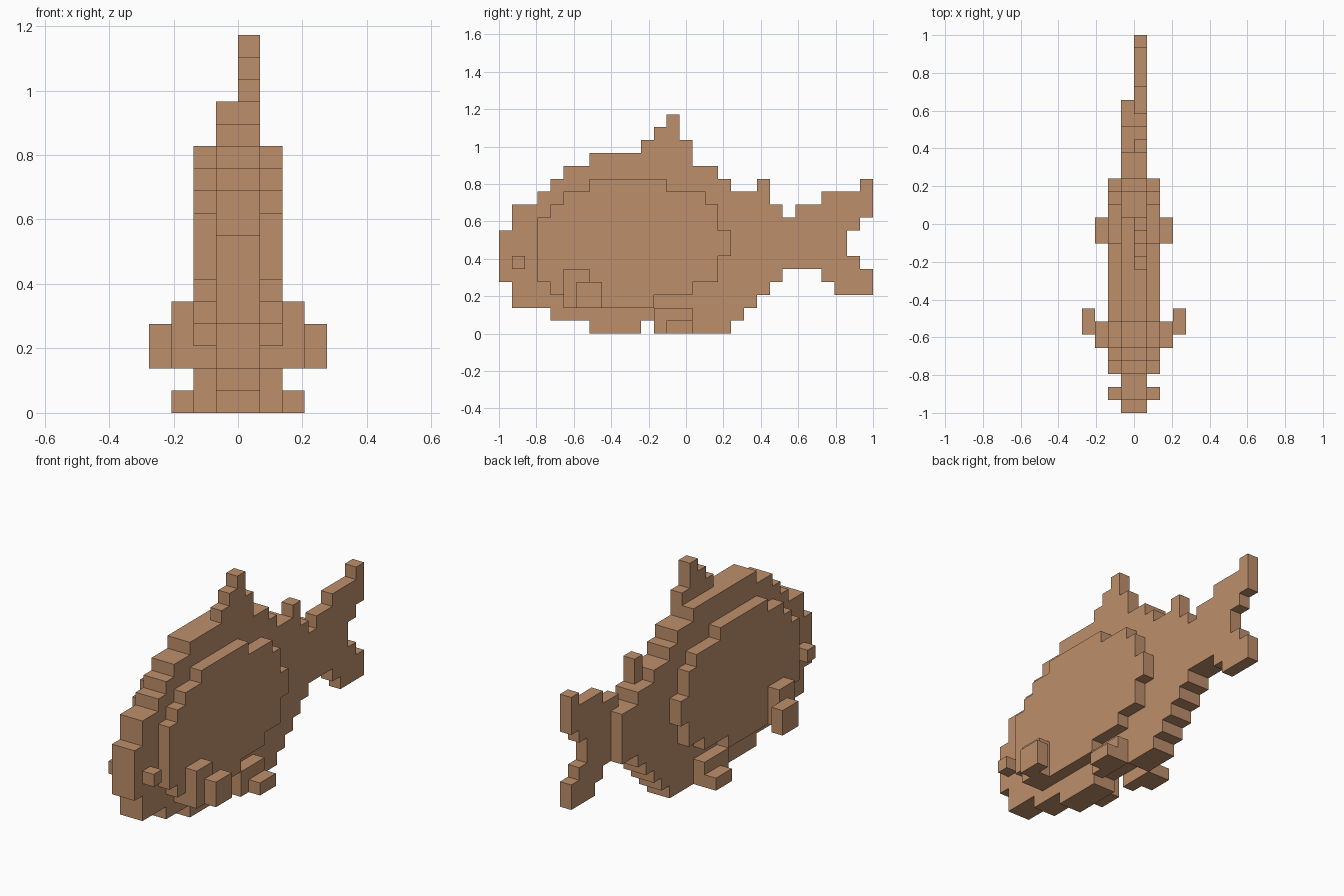
import bpy, bmesh

if "Cube" in bpy.data.objects:
    bpy.data.objects.remove(bpy.data.objects["Cube"], do_unlink=True)

U = 2 / 29  # one block: the body is 29 blocks long

mat = bpy.data.materials.new("tan_brown")
mat.use_nodes = True
COLOUR = (0.515, 0.275, 0.147, 1)
mat.diffuse_color = COLOUR
bsdf = next(n for n in mat.node_tree.nodes if n.type == 'BSDF_PRINCIPLED')
bsdf.inputs["Base Color"].default_value = COLOUR
bsdf.inputs["Roughness"].default_value = 0.9


def slab(name, x0, x1, start, runs):
    """Extrude a stepped side profile from x0 to x1.
    runs: (block count along y, bottom, top), starting at block 'start'."""
    top, bottom, y = [], [], start
    for count, lo, hi in runs:
        top += [(y, hi), (y + count, hi)]
        bottom += [(y, lo), (y + count, lo)]
        y += count
    outline = []
    for p in top + bottom[::-1]:
        if not outline or outline[-1] != p:
            outline.append(p)
    bm = bmesh.new()
    face = bm.faces.new([bm.verts.new((x0 * U, -1 + py * U, pz * U)) for py, pz in outline])
    ext = bmesh.ops.extrude_face_region(bm, geom=[face])
    verts = [g for g in ext["geom"] if isinstance(g, bmesh.types.BMVert)]
    bmesh.ops.translate(bm, verts=verts, vec=((x1 - x0) * U, 0, 0))
    bmesh.ops.recalc_face_normals(bm, faces=bm.faces)
    mesh = bpy.data.meshes.new(name)
    bm.to_mesh(mesh)
    bm.free()
    mesh.materials.append(mat)
    bpy.context.collection.objects.link(bpy.data.objects.new(name, mesh))


def pair(name, x0, x1, start, runs):
    """The same slab on both sides of the body."""
    slab("left_" + name, x0, x1, start, runs)
    slab("right_" + name, -x1, -x0, start, runs)


# Two-block-thick body
slab("body", -1, 1, 0, [
    (1, 4, 8), (2, 2, 10), (1, 2, 11), (1, 1, 12), (2, 1, 13), (4, 0, 14),
    (4, 1, 14), (2, 0, 13), (1, 0, 12), (1, 1, 11), (1, 2, 11), (1, 3, 10),
    (1, 4, 10), (2, 5, 9)])

# Single-block fins along the back, and the tail
slab("dorsal_fin", 0, 1, 11, [(1, 14, 15), (1, 14, 16), (1, 14, 17), (1, 14, 15)])
slab("rear_finlet", 0, 1, 20, [(1, 10, 12)])
slab("tail", 0, 1, 23, [(1, 9, 10), (1, 5, 10), (1, 4, 11), (1, 3, 11)])
slab("tail_upper_lobe", 0, 1, 27, [(1, 8, 11), (1, 9, 12)])
slab("tail_lower_lobe", 0, 1, 27, [(1, 3, 6), (1, 3, 5)])

# Bulging flanks, eyes and paired fins
pair("flank", 1, 2, 3, [
    (1, 4, 9), (1, 3, 10), (2, 2, 11), (5, 2, 12), (1, 3, 12), (2, 3, 11),
    (1, 4, 11), (1, 4, 10), (1, 6, 8)])
pair("eye", 1, 2, 1, [(1, 5, 6)])
pair("pectoral_fin_base", 2, 3, 5, [(2, 2, 5)])
pair("pectoral_fin_tip", 3, 4, 6, [(2, 2, 4)])
pair("pelvic_fin_base", 1, 2, 12, [(3, 0, 2)])
pair("pelvic_fin_tip", 2, 3, 13, [(2, 0, 1)])
